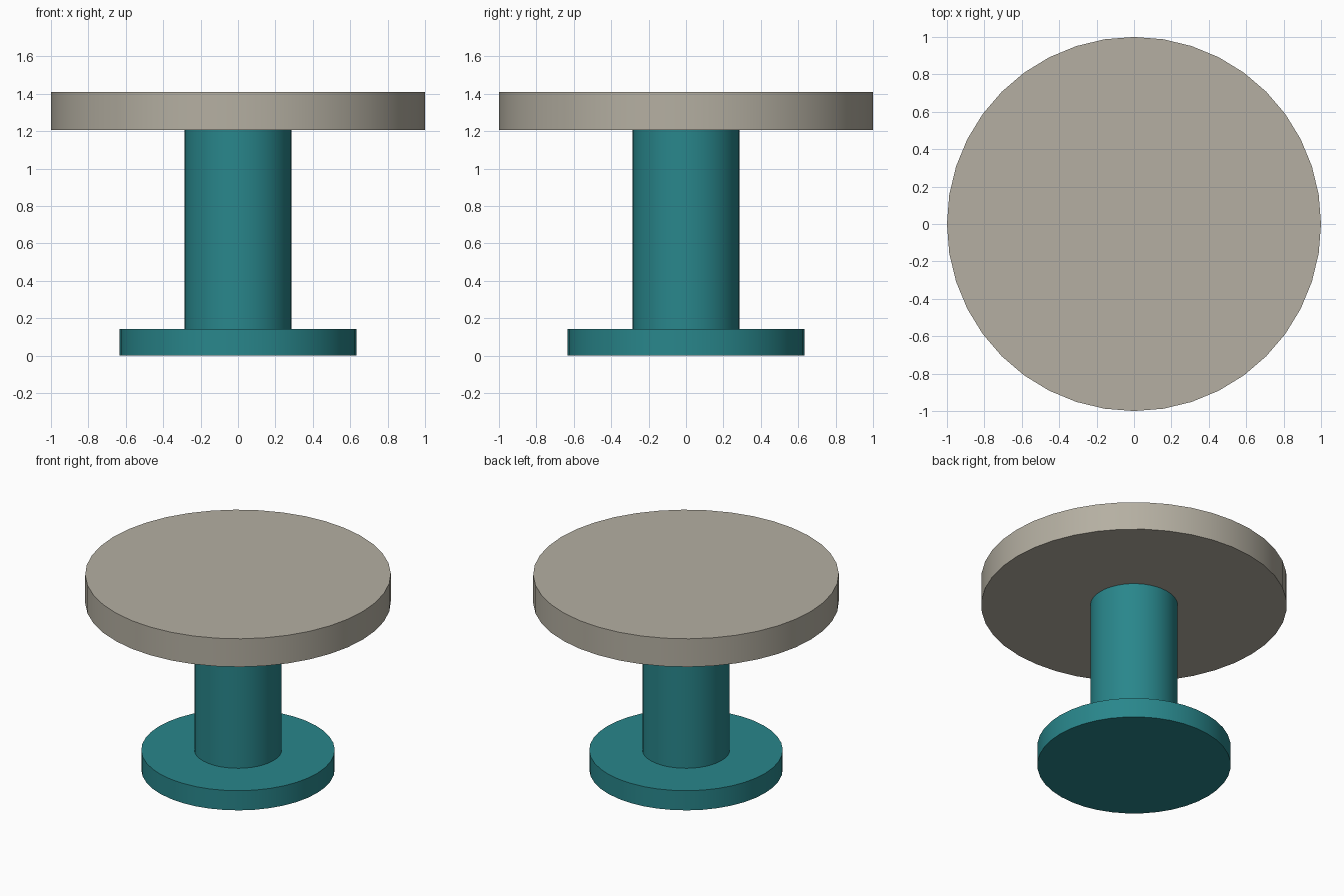
import bpy
from math import radians

if "Cube" in bpy.data.objects:
    bpy.data.objects.remove(bpy.data.objects["Cube"])


def make_material(name, color):
    mat = bpy.data.materials.new(name)
    mat.diffuse_color = (*color, 1.0)
    mat.use_nodes = True
    mat.node_tree.nodes["Principled BSDF"].inputs["Base Color"].default_value = mat.diffuse_color
    return mat


def disc(name, radius, z0, z1, mat):
    """Upright 40-sided cylinder between two heights, smooth round the wall."""
    bpy.ops.mesh.primitive_cylinder_add(
        vertices=40, radius=radius, depth=z1 - z0, location=(0, 0, (z0 + z1) / 2))
    obj = bpy.context.object
    obj.name = name
    obj.data.materials.append(mat)
    bpy.ops.object.shade_smooth_by_angle(angle=radians(30))
    return obj


teal = make_material("teal_paint", (0.022, 0.24, 0.26))
beige = make_material("beige_top", (0.46, 0.43, 0.36))

# Foot plate, central column and round table top
disc("base_plate", 0.633, 0.0, 0.142, teal)
disc("column", 0.286, 0.142, 1.207, teal)
disc("table_top", 1.0, 1.207, 1.41, beige)
